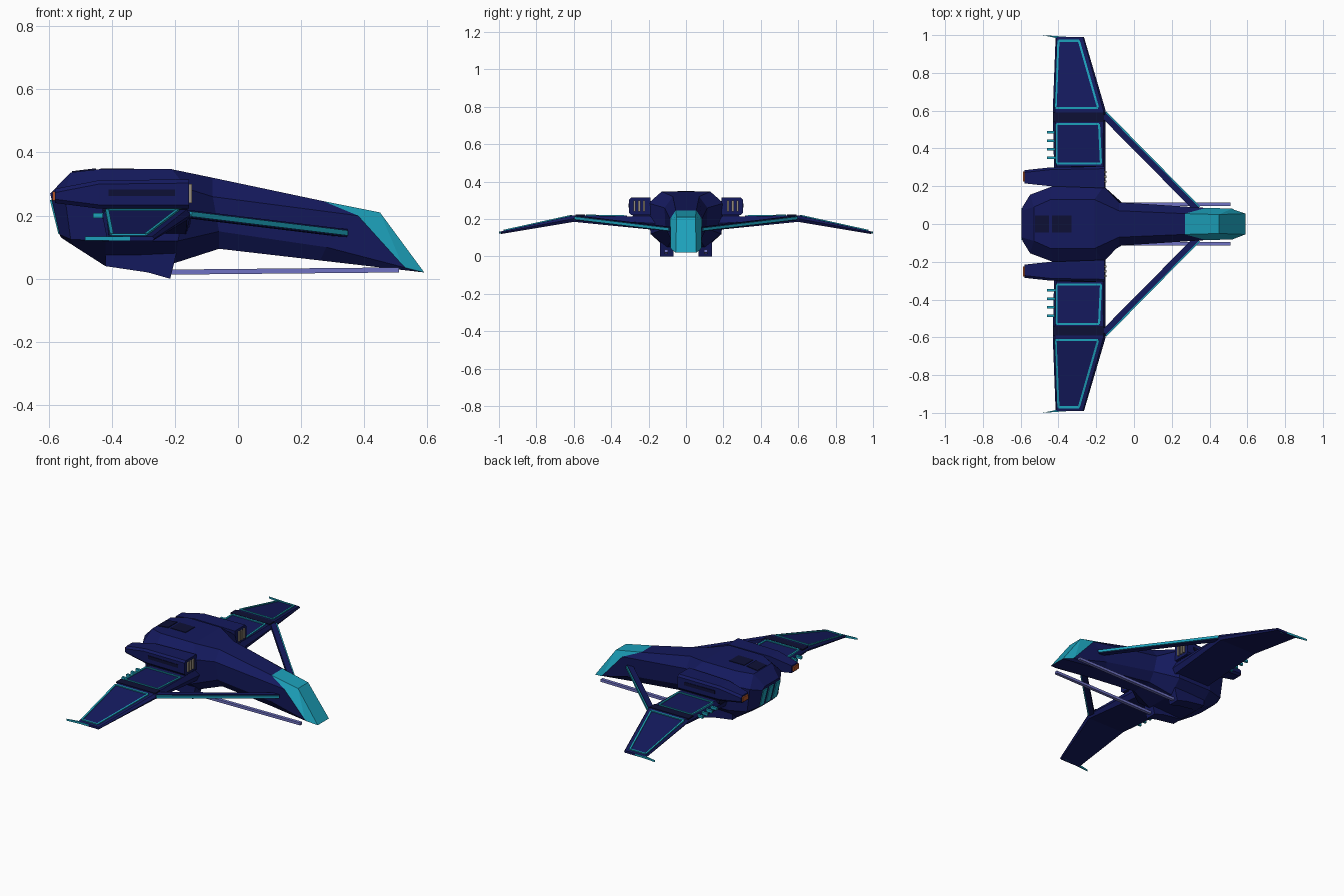
import bpy, bmesh
from mathutils import Vector

if "Cube" in bpy.data.objects:
    bpy.data.objects.remove(bpy.data.objects["Cube"])

def material(name, rgb):
    m = bpy.data.materials.new(name)
    m.diffuse_color = (*rgb, 1)
    m.use_nodes = True
    m.node_tree.nodes["Principled BSDF"].inputs["Base Color"].default_value = m.diffuse_color
    return m

NAVY = material("navy", (.007, .010, .11))
DARK = material("dark_navy", (.004, .005, .035))
CYAN = material("cyan", (.012, .36, .50))
LILAC = material("lilac", (.16, .17, .55))
GREY = material("warm_grey", (.30, .26, .20))
ORANGE = material("orange", (.45, .09, .02))

def finish(name, bm, mats, mirror):
    bmesh.ops.recalc_face_normals(bm, faces=bm.faces)
    me = bpy.data.meshes.new(name)
    bm.to_mesh(me)
    bm.free()
    for m in mats:
        me.materials.append(m)
    ob = bpy.data.objects.new(name, me)
    bpy.context.collection.objects.link(ob)
    if mirror:
        mod = ob.modifiers.new("mirror", 'MIRROR')
        mod.use_axis = (False, True, False)
        mod.use_mirror_merge = False
    return ob

def skin(bm, rings):
    """Join rings of points with quads and cap both ends."""
    vs = [[bm.verts.new(p) for p in r] for r in rings]
    n = len(vs[0])
    for a, b in zip(vs, vs[1:]):
        for i in range(n):
            bm.faces.new((a[i], a[(i + 1) % n], b[(i + 1) % n], b[i]))
    bm.faces.new(vs[0][::-1])
    bm.faces.new(vs[-1])

def loft(name, rings, mat, mirror=True):
    bm = bmesh.new()
    skin(bm, rings)
    return finish(name, bm, [mat], mirror)

def bars(name, segments, w, h, mat, mirror=True, up=(0, 0, 1)):
    """Rectangular bars between pairs of points."""
    bm = bmesh.new()
    for a, b in segments:
        a, b = Vector(a), Vector(b)
        s = (b - a).cross(Vector(up)).normalized()
        u = s.cross(b - a).normalized()
        s, u = s * w / 2, u * h / 2
        skin(bm, [[p + s + u, p - s + u, p - s - u, p + s - u] for p in (a, b)])
    return finish(name, bm, [mat], mirror)

# Hull: half sections (top, shoulder, lower side, bottom), rear to nose
half = [
    [(-.595, .07, .27), (-.59, .09, .25), (-.565, .09, .14), (-.56, .06, .13)],
    [(-.53, .09, .337), (-.55, .155, .27), (-.53, .155, .125), (-.52, .09, .104)],
    [(-.44, .13, .347), (-.43, .20, .285), (-.42, .19, .12), (-.42, .10, .04)],
    [(-.21, .13, .347), (-.16, .20, .285), (-.19, .19, .12), (-.20, .10, .05)],
    [(-.08, .07, .32), (-.08, .115, .26), (-.06, .11, .15), (-.06, .07, .095)],
    [(.27, .055, .246), (.38, .085, .20), (.28, .085, .10), (.26, .06, .058)],
    [(.45, .05, .21), (.52, .082, .045), (.53, .075, .035), (.59, .055, .02)],
]
bm = bmesh.new()
skin(bm, [h + [(x, -y, z) for x, y, z in reversed(h)] for h in half])
bm.normal_update()
for f in bm.faces:
    c = f.calc_center_median()
    # Nose glazing: front cap plus the upper nose facets
    if len(f.verts) == 8 and c.x > 0 or c.x > .33 and c.z > .11:
        f.material_index = 1
front = [f for f in bm.faces if len(f.verts) == 8 and f.calc_center_median().x > 0][0]
fv = list(front.verts)
bm.faces.remove(front)
side = lambda s: [v for v in fv if v.co.y * s > 0]
for s in (1, -1):
    bm.faces.new(side(s)).material_index = 1
ends = [max(side(s), key=k) for k in (lambda v: v.co.z, lambda v: v.co.x) for s in (1, -1)]
bm.faces.new((ends[0], ends[1], ends[3], ends[2])).material_index = 1
finish("hull", bm, [NAVY, CYAN], False)

# Roof hatches and rear exhaust panels
bars("roof_hatch", [((-.435, 0, .347), (-.33, 0, .347))], .09, .006, DARK, False)
bars("rear_hatch", [((-.525, 0, .338), (-.45, 0, .347))], .09, .006, DARK, False)
bars("rear_glow_panel", [((-.592, y, .25), (-.565, y, .142)) for y in (-.063, 0, .063)],
     .042, .008, CYAN, False, (1, 0, 0))

# Wings: six-sided section at root, crank and tip
def wing_ring(x0, x1, y, zb, zt, c):
    m = (zb + zt) / 2
    return [(x1, y, m), (x1 - c, y, zt), (x0 + c, y, zt), (x0, y, m),
            (x0 + c, y, zb), (x1 - c, y, zb)]

loft("wing", [wing_ring(-.42, -.15, .15, .14, .212, .015),
              wing_ring(-.43, -.15, .60, .185, .22, .012),
              wing_ring(-.415, -.265, .99, .12, .134, .006)], NAVY)

# Cyan outlines and dark centres of the wing panels
def top_z(y):
    return .212 + (y - .15) * .018 if y < .6 else .22 - (y - .6) * .2205

for label, pts in (("inner", [(-.41, .32), (-.175, .32), (-.185, .53), (-.41, .53)]),
                   ("outer", [(-.415, .615), (-.19, .615), (-.292, .97), (-.40, .97)])):
    p = [(x, y, top_z(y) + .001) for x, y in pts]
    bars(label + "_wing_trim", list(zip(p, p[1:] + p[:1])), .011, .008, CYAN)
bars("wing_crank_rib", [((-.43, .565, .219), (-.16, .565, .219))], .05, .008, DARK)

# Wing tip blade and trailing-edge nubs
tip = [(-.485, 1.0), (-.27, .985), (-.30, .975), (-.415, .985)]
loft("wing_tip_blade", [[(x, y, z) for x, y in tip] for z in (.122, .134)], CYAN)
bars("trailing_nub", [((-.46, y, .20), (-.41, y, .20)) for y in (.35, .395, .44, .485)],
     .014, .016, CYAN)

# Diagonal struts from wing crank to nose, with a cyan outer face
bars("strut", [((-.16, .575, .205), (.335, .075, .145))], .032, .024, NAVY)
bars("strut_stripe", [((-.15, .592, .205), (.345, .090, .145))], .010, .016, CYAN)

# Engine nacelles with front grille, rear exhaust and side strip
def box_ring(x, y0, y1, z0, z1, c=.012):
    return [(x, y0, z0), (x, y1 - c, z0), (x, y1, z0 + c), (x, y1, z1 - c),
            (x, y1 - c, z1), (x, y0, z1)]

loft("engine_nacelle", [box_ring(-.58, .215, .285, .24, .285),
                        box_ring(-.44, .20, .30, .222, .312),
                        box_ring(-.155, .19, .305, .222, .315)], NAVY)
loft("engine_pylon", [box_ring(x, .18, .285, .19, .23) for x in (-.43, -.17)], DARK)
bars("intake_grille", [((-.152, y, .24), (-.152, y, .30)) for y in (.225, .25, .275)],
     .012, .012, GREY, True, (1, 0, 0))
bars("exhaust", [((-.584, .225, .262), (-.584, .277, .262))], .028, .008, ORANGE, True, (1, 0, 0))
bars("nacelle_side_strip", [((-.41, .302, .272), (-.20, .304, .272))], .006, .02, DARK)

# Belly pods carrying the long lilac barrels
pod = [(-.42, .09), (-.42, .04), (-.285, .02), (-.215, .0), (-.20, .06), (-.19, .11)]
loft("belly_pod", [[(x, y, z) for x, z in pod] for y in (.068, .14)], NAVY)
bars("gun_barrel", [((-.23, .105, .021), (.51, .105, .028))], .02, .016, LILAC)
